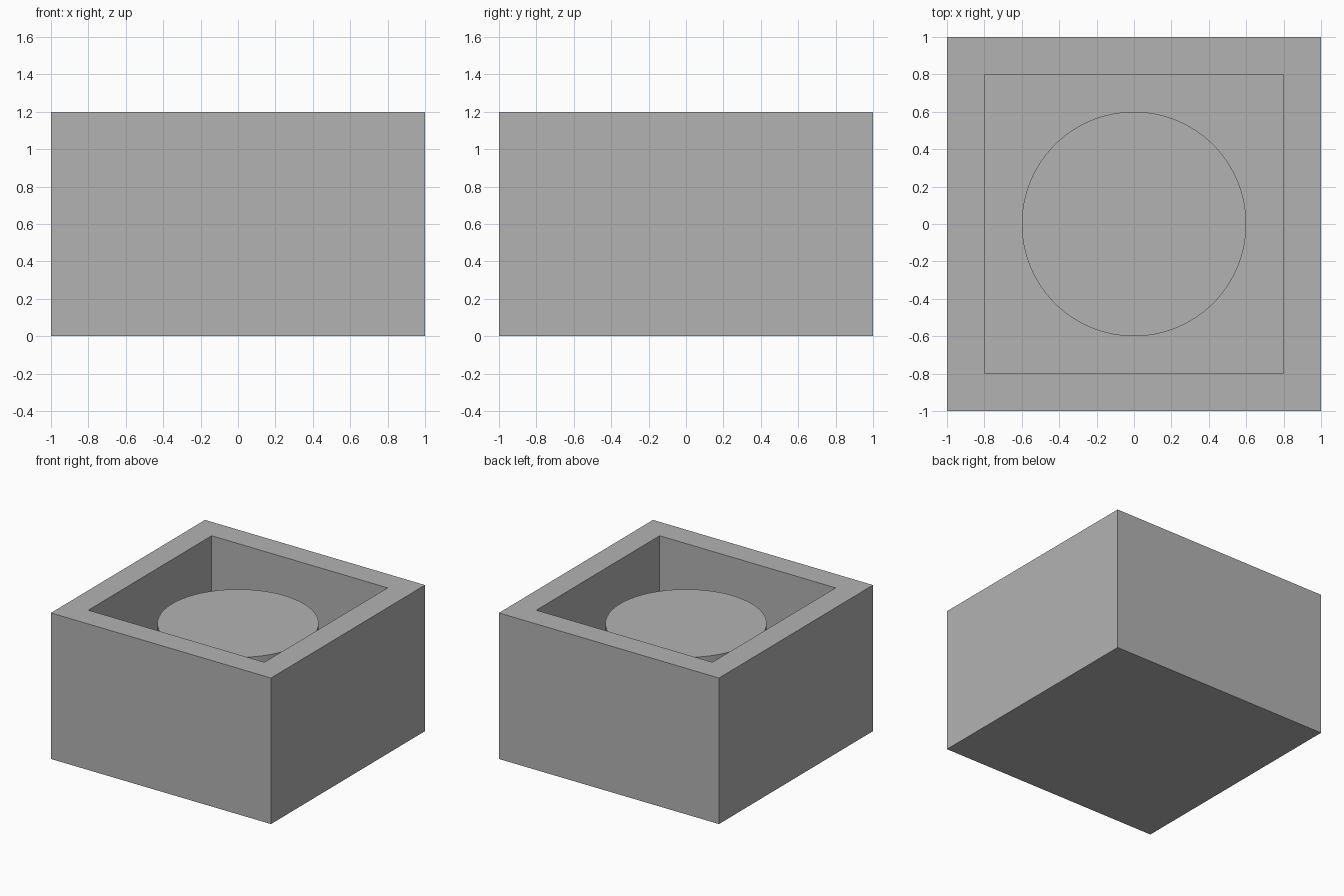
import bpy
import bmesh
from math import radians
from mathutils import Matrix

default = bpy.data.objects.get("Cube")
if default:
    bpy.data.objects.remove(default, do_unlink=True)

SIZE, HEIGHT, WALL = 2.0, 1.2, 0.2
RADIUS, PLUG_TOP = 0.6, 1.0

grey = bpy.data.materials.new("plain_grey")
grey.use_nodes = True
colour = (0.45, 0.45, 0.45, 1.0)
grey.diffuse_color = colour
grey.node_tree.nodes["Principled BSDF"].inputs["Base Color"].default_value = colour


def add_object(name, bm):
    mesh = bpy.data.meshes.new(name)
    bm.to_mesh(mesh)
    bm.free()
    mesh.materials.append(grey)
    obj = bpy.data.objects.new(name, mesh)
    bpy.context.collection.objects.link(obj)
    return obj


# Open box: inset the top face, then sink it to leave walls and a floor
bm = bmesh.new()
bmesh.ops.create_cube(bm, size=1.0)
bmesh.ops.scale(bm, vec=(SIZE, SIZE, HEIGHT), verts=bm.verts)
bmesh.ops.translate(bm, vec=(0, 0, HEIGHT / 2), verts=bm.verts)
bm.normal_update()
top = max(bm.faces, key=lambda f: f.calc_center_median().z)
bmesh.ops.inset_region(bm, faces=[top], thickness=WALL, use_even_offset=True)
pit = bmesh.ops.extrude_face_region(bm, geom=[top])["geom"]
pit_verts = [g for g in pit if isinstance(g, bmesh.types.BMVert)]
if top.is_valid:
    bmesh.ops.delete(bm, geom=[top], context="FACES_ONLY")
bmesh.ops.translate(bm, vec=(0, 0, WALL - HEIGHT), verts=pit_verts)
bmesh.ops.recalc_face_normals(bm, faces=bm.faces)
add_object("open_box", bm)

# Round pillar standing on the box floor
bm = bmesh.new()
depth = PLUG_TOP - WALL
bmesh.ops.create_cone(bm, cap_ends=True, segments=96, radius1=RADIUS,
                      radius2=RADIUS, depth=depth,
                      matrix=Matrix.Translation((0, 0, WALL + depth / 2)))
pillar = add_object("round_pillar", bm)

bpy.ops.object.select_all(action="DESELECT")
pillar.select_set(True)
bpy.context.view_layer.objects.active = pillar
bpy.ops.object.shade_smooth_by_angle(angle=radians(30))
